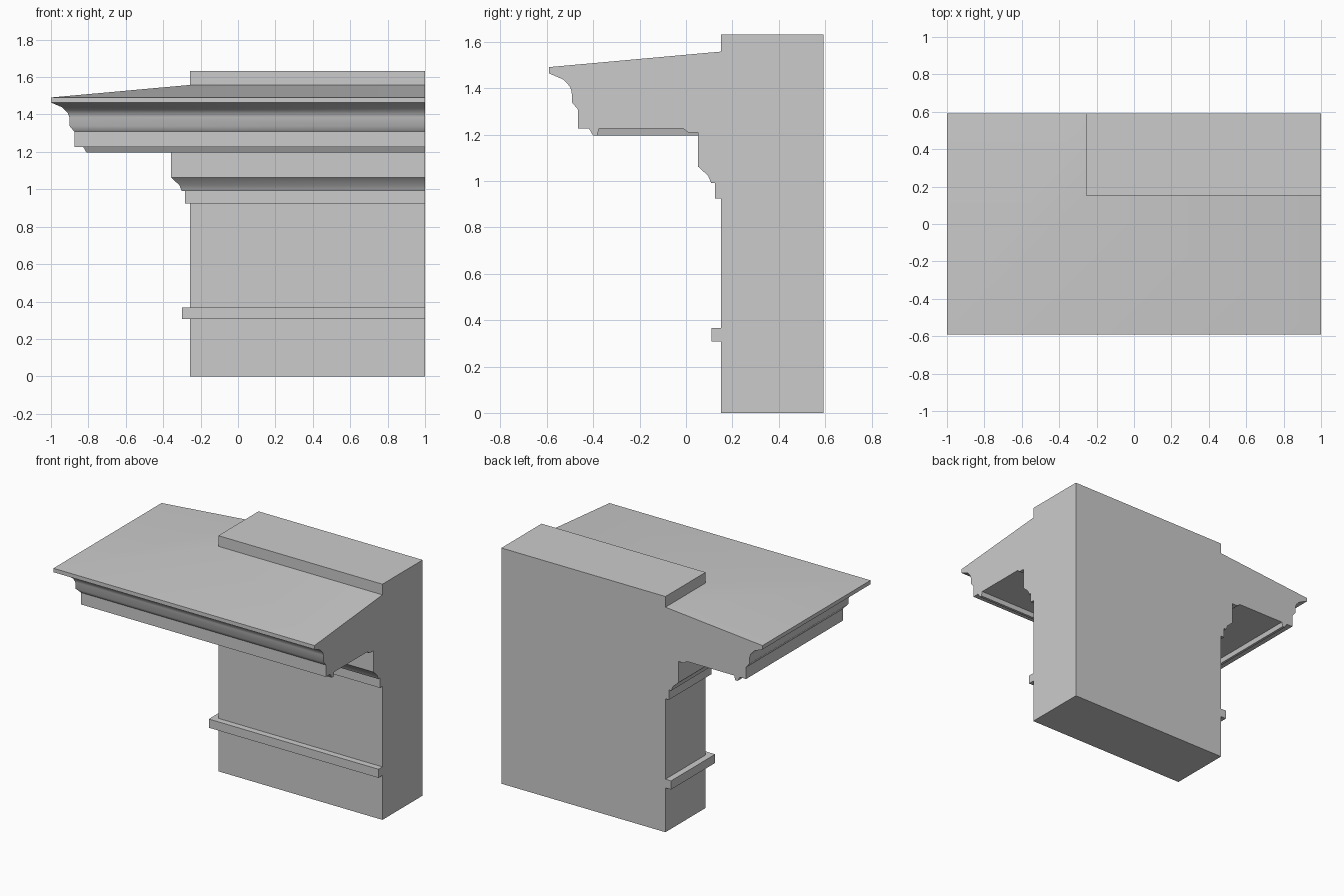
import bpy
import bmesh
import math

if "Cube" in bpy.data.objects:
    bpy.data.objects.remove(bpy.data.objects["Cube"], do_unlink=True)

# Wall limits: cut end, outer side, front and back planes
END, SIDE, FRONT, BACK = 1.0, -0.257, 0.152, 0.592
TOP = 1.632

stone = bpy.data.materials.new("grey stone")
stone.use_nodes = True
grey = (0.6, 0.6, 0.6, 1)
stone.diffuse_color = grey
stone.node_tree.nodes["Principled BSDF"].inputs["Base Color"].default_value = grey


def finish(name, bm):
    bmesh.ops.recalc_face_normals(bm, faces=bm.faces)
    mesh = bpy.data.meshes.new(name)
    bm.to_mesh(mesh)
    bm.free()
    mesh.materials.append(stone)
    obj = bpy.data.objects.new(name, mesh)
    bpy.context.collection.objects.link(obj)
    bpy.ops.object.select_all(action="DESELECT")
    obj.select_set(True)
    bpy.context.view_layer.objects.active = obj
    bpy.ops.object.shade_smooth_by_angle(angle=math.radians(39))
    return obj


def moulding(name, profile):
    """Sweep a (projection, height) profile along the front and round the side."""
    bm = bmesh.new()
    rings = [
        [bm.verts.new((END, FRONT - d, z)) for d, z in profile],
        [bm.verts.new((SIDE - d, FRONT - d, z)) for d, z in profile],
        [bm.verts.new((SIDE - d, BACK, z)) for d, z in profile],
    ]
    n = len(profile)
    for a, b in zip(rings, rings[1:]):
        for i in range(n):
            j = (i + 1) % n
            bm.faces.new((a[i], a[j], b[j], b[i]))
    bm.faces.new(rings[0])
    bm.faces.new(rings[-1])
    return finish(name, bm)


# Wall block
bm = bmesh.new()
bmesh.ops.create_cube(bm, size=1)
for v in bm.verts:
    v.co = (END if v.co.x > 0 else SIDE,
            BACK if v.co.y > 0 else FRONT,
            TOP if v.co.z > 0 else 0)
finish("wall", bm)

# Narrow band low on the wall
moulding("lower_band", [(0, 0.307), (0.043, 0.307), (0.043, 0.367), (0, 0.367)])

# Frieze with its bed moulding, drip soffit, cove and sloping top
bed = [(0, 0.924), (0.027, 0.924), (0.027, 0.992), (0.044, 0.992),
       (0.057, 1.023), (0.1, 1.062), (0.1, 1.209)]
soffit = [(0.143, 1.209), (0.163, 1.226), (0.527, 1.226), (0.535, 1.196),
          (0.553, 1.196), (0.57, 1.226), (0.618, 1.226)]
cove = [(0.618, 1.308), (0.643, 1.338), (0.645, 1.385), (0.653, 1.408),
        (0.682, 1.438), (0.743, 1.464), (0.743, 1.491)]
moulding("cornice", bed + soffit + cove + [(0, 1.558)])
